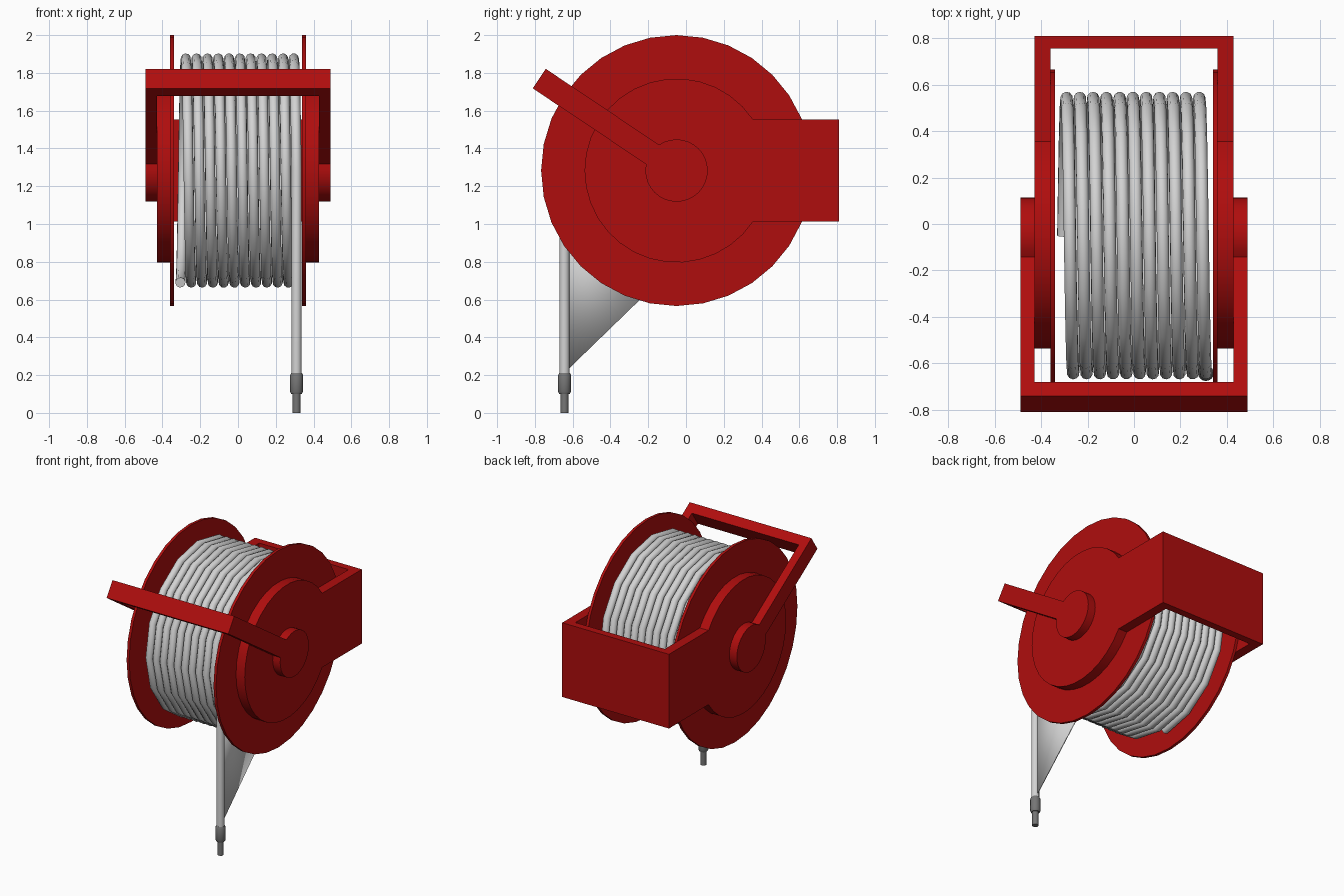
import bpy, bmesh
from math import sin, cos, pi, sqrt, asin, radians

if "Cube" in bpy.data.objects:
    bpy.data.objects.remove(bpy.data.objects["Cube"], do_unlink=True)

CY, CZ = -0.05, 1.283   # reel axis
HOSE_X = 0.31           # hanging hose
COIL_R = 0.593


def material(name, rgb):
    m = bpy.data.materials.new(name)
    m.use_nodes = True
    m.diffuse_color = (*rgb, 1)
    m.node_tree.nodes["Principled BSDF"].inputs["Base Color"].default_value = (*rgb, 1)
    return m


RED = material("red paint", (0.43, 0.004, 0.004))
PALE = material("pale grey hose", (0.65, 0.65, 0.65))
DARK = material("dark grey nozzle", (0.18, 0.18, 0.18))


def activate(ob):
    bpy.ops.object.select_all(action='DESELECT')
    ob.select_set(True)
    bpy.context.view_layer.objects.active = ob


def smooth(ob, degrees=30):
    activate(ob)
    bpy.ops.object.shade_smooth_by_angle(angle=radians(degrees))


def prism(name, outline, x0, x1, mat):
    """Extrude a (y, z) outline along x."""
    bm = bmesh.new()
    face = bm.faces.new([bm.verts.new((x0, y, z)) for y, z in outline])
    new = bmesh.ops.extrude_face_region(bm, geom=[face])["geom"]
    bmesh.ops.translate(bm, vec=(x1 - x0, 0, 0),
                        verts=[v for v in new if isinstance(v, bmesh.types.BMVert)])
    bmesh.ops.recalc_face_normals(bm, faces=bm.faces)
    me = bpy.data.meshes.new(name)
    bm.to_mesh(me)
    bm.free()
    me.materials.append(mat)
    ob = bpy.data.objects.new(name, me)
    bpy.context.collection.objects.link(ob)
    return ob


def around_axis(points, angle=0):
    c, s = cos(angle), sin(angle)
    return [(CY + u * c - v * s, CZ + u * s + v * c) for u, v in points]


def circle(r, n=32):
    return [(r * cos(2 * pi * i / n), r * sin(2 * pi * i / n)) for i in range(n)]


def keyhole(r, half, reach):
    """Disc with a straight arm towards +u."""
    a = asin(half / r)
    arc = [(r * cos(t), r * sin(t))
           for t in (a + (2 * pi - 2 * a) * i / 28 for i in range(29))]
    return arc + [(reach, -half), (reach, half)]


def yoke(name, r, half, reach, wall, outer, inner, angle):
    """Two keyhole cheeks joined by a cross bar at the arm ends."""
    ob = prism(name, around_axis(keyhole(r, half, reach), angle), -outer, outer, RED)
    end = reach - wall
    box = [(-1, -1), (end, -1), (end, 1), (-1, 1)]
    cutter = prism(name + "_cutter", around_axis(box, angle), -inner, inner, RED)
    cutter.hide_render = True
    mod = ob.modifiers.new("opening", 'BOOLEAN')
    mod.operation, mod.object, mod.solver = 'DIFFERENCE', cutter, 'EXACT'
    activate(ob)
    bpy.ops.object.modifier_apply(modifier=mod.name)
    bpy.data.objects.remove(cutter, do_unlink=True)
    smooth(ob)


# Reel flanges
for side, name in ((1, "left_flange"), (-1, "right_flange")):
    smooth(prism(name, around_axis(circle(0.717)), side * 0.34, side * 0.36, RED))

# Mounting bracket at the back, carrying handle at the front
yoke("mounting_bracket", 0.487, 0.27, 0.86, 0.053, 0.43, 0.36, 0)
yoke("carrying_handle", 0.165, 0.062, 0.875, 0.073, 0.49, 0.43, radians(146.2))

# Hose: hanging length, then the coil winding over the top
PER_TURN, TURNS, PITCH = 16, 10.75, 0.0572
path = [(HOSE_X, CY - COIL_R, 0.2)]
for i in range(int(PER_TURN * TURNS) + 1):
    t = i / PER_TURN
    path.append((HOSE_X - PITCH * t, CY - COIL_R * cos(2 * pi * t),
                 CZ + COIL_R * sin(2 * pi * t)))
curve = bpy.data.curves.new("hose", 'CURVE')
curve.dimensions = '3D'
curve.bevel_depth = 0.027
curve.bevel_resolution = 3
curve.use_fill_caps = True
spline = curve.splines.new('POLY')
spline.points.add(len(path) - 1)
for p, co in zip(spline.points, path):
    p.co = (*co, 1)
curve.materials.append(PALE)
hose = bpy.data.objects.new("hose", curve)
bpy.context.collection.objects.link(hose)
activate(hose)
bpy.ops.object.convert(target='MESH')
smooth(bpy.context.object, 50)

# Thin web between the hanging hose and the coil
web = prism("hose_web", [(-0.64, 0.215), (-0.15, 0.69), (-0.64, 1.2)],
            HOSE_X - 0.004, HOSE_X + 0.004, PALE)
smooth(web, 180)

# Nozzle, lathed from a (radius, height) profile
profile = [(0.021, 0), (0.021, 0.1), (0.028, 0.1), (0.034, 0.112),
           (0.034, 0.2), (0.028, 0.212)]
SIDES = 16
bm = bmesh.new()
rings = [[bm.verts.new((HOSE_X + r * x, CY - COIL_R + r * y, z)) for x, y in circle(1, SIDES)]
         for r, z in profile]
for low, high in zip(rings, rings[1:]):
    for i in range(SIDES):
        j = (i + 1) % SIDES
        bm.faces.new((low[i], low[j], high[j], high[i]))
bm.faces.new(rings[0][::-1])
bm.faces.new(rings[-1])
me = bpy.data.meshes.new("nozzle")
bm.to_mesh(me)
bm.free()
me.materials.append(DARK)
nozzle = bpy.data.objects.new("nozzle", me)
bpy.context.collection.objects.link(nozzle)
smooth(nozzle)
